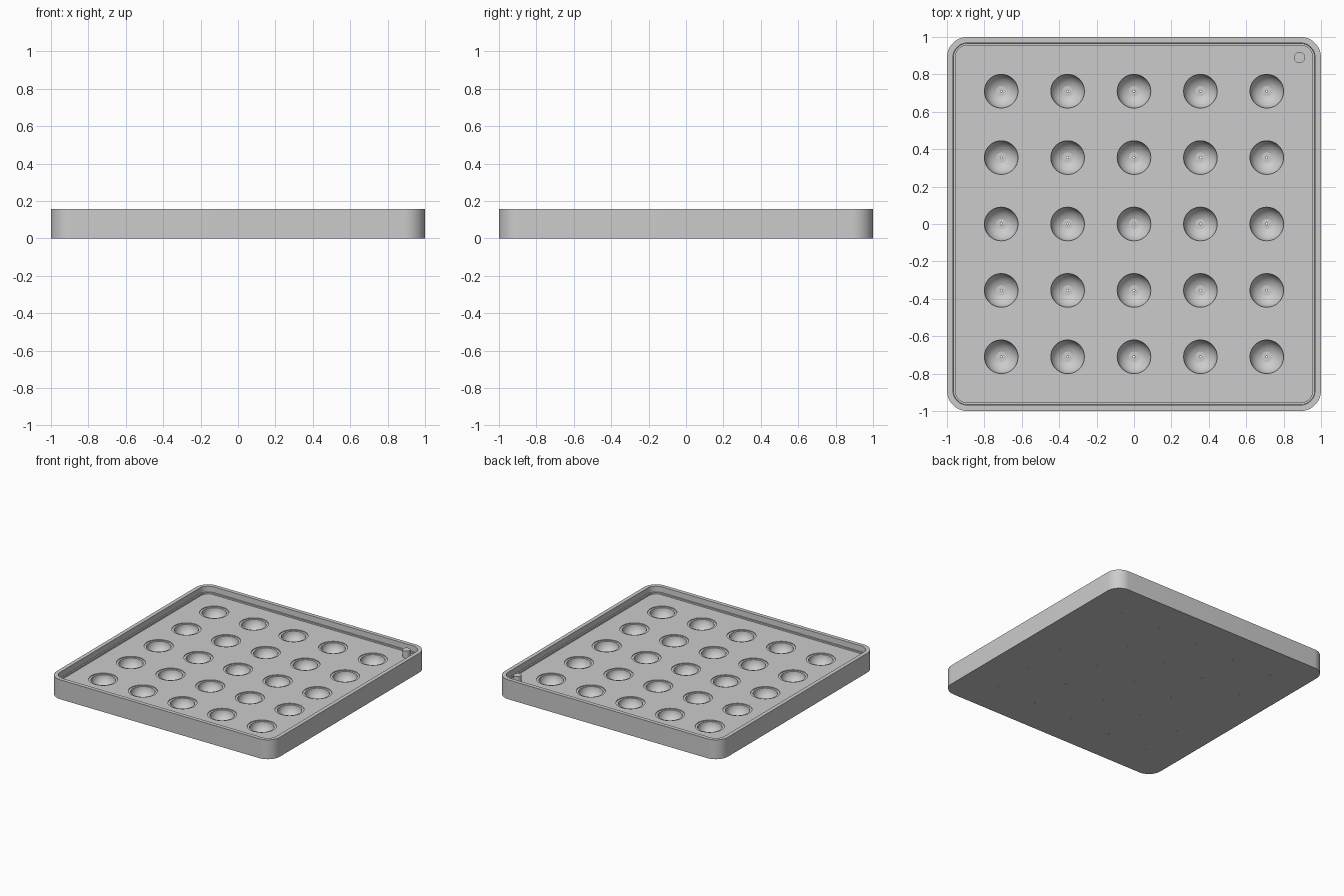
import bpy, bmesh, math

cube = bpy.data.objects.get("Cube")
if cube:
    bpy.data.objects.remove(cube, do_unlink=True)

grey = bpy.data.materials.new("plain grey")
grey.use_nodes = True
grey.diffuse_color = (0.6, 0.6, 0.6, 1)
grey.node_tree.nodes["Principled BSDF"].inputs["Base Color"].default_value = (0.6, 0.6, 0.6, 1)

FLOOR, TOP = 0.10, 0.157


def rounded_square(half, radius, z, steps=12):
    """Ring of points around a square with rounded corners."""
    points = []
    for corner in range(4):
        mid = math.radians(45 + 90 * corner)
        cx = math.copysign(half - radius, math.cos(mid))
        cy = math.copysign(half - radius, math.sin(mid))
        for i in range(steps + 1):
            a = math.radians(90 * (corner + i / steps))
            points.append((cx + radius * math.cos(a), cy + radius * math.sin(a), z))
    return points


def circle(x, y, r, z, steps=48):
    return [(x + r * math.cos(2 * math.pi * i / steps),
             y + r * math.sin(2 * math.pi * i / steps), z) for i in range(steps)]


def loft(bm, rings):
    """Skin a stack of rings and cap both ends."""
    loops = [[bm.verts.new(p) for p in ring] for ring in rings]
    n = len(loops[0])
    for low, high in zip(loops, loops[1:]):
        for i in range(n):
            j = (i + 1) % n
            bm.faces.new((low[i], low[j], high[j], high[i]))
    bm.faces.new(loops[0][::-1])
    bm.faces.new(loops[-1])


def make_object(name, stacks):
    bm = bmesh.new()
    for rings in stacks:
        loft(bm, rings)
    bmesh.ops.recalc_face_normals(bm, faces=bm.faces)
    mesh = bpy.data.meshes.new(name)
    bm.to_mesh(mesh)
    bm.free()
    mesh.materials.append(grey)
    obj = bpy.data.objects.new(name, mesh)
    bpy.context.collection.objects.link(obj)
    return obj


# Tray body: outer wall, rim, and inner wall with a small step at the floor
tray = make_object("tray", [[
    rounded_square(1, 0.11, 0), rounded_square(1, 0.11, TOP),
    rounded_square(0.968, 0.078, TOP), rounded_square(0.966, 0.076, FLOOR + 0.012),
    rounded_square(0.955, 0.065, FLOOR + 0.012), rounded_square(0.955, 0.065, FLOOR)]])

# Cup shape: drain hole, flat base, round bowl and a shallow seat around the mouth
profile = [(0.005, -0.02), (0.005, 0.014), (0.03, 0.014)]
for step in range(2, 11):
    a = math.radians(9 * step)
    profile.append((0.09 * math.sin(a), 0.094 - 0.082 * math.cos(a)))
profile += [(0.107, 0.094), (0.107, 0.13)]

spots = [0.355 * i for i in range(-2, 3)]
cutter = make_object("cup_cutter", [[circle(x, y, r, z) for r, z in profile]
                                    for x in spots for y in spots])
cutter.hide_render = True

cups = tray.modifiers.new("cups", "BOOLEAN")
cups.operation = "DIFFERENCE"
cups.solver = "EXACT"
cups.object = cutter
bpy.context.view_layer.objects.active = tray
bpy.ops.object.select_all(action="DESELECT")
tray.select_set(True)
bpy.ops.object.modifier_apply(modifier=cups.name)
bpy.data.objects.remove(cutter, do_unlink=True)

# Locating peg in the back left corner
peg = make_object("corner_peg", [[circle(0.885, 0.89, 0.03, z, 24)
                                  for z in (FLOOR - 0.005, TOP)]])
peg.select_set(True)
bpy.ops.object.shade_smooth_by_angle(angle=math.radians(30))
